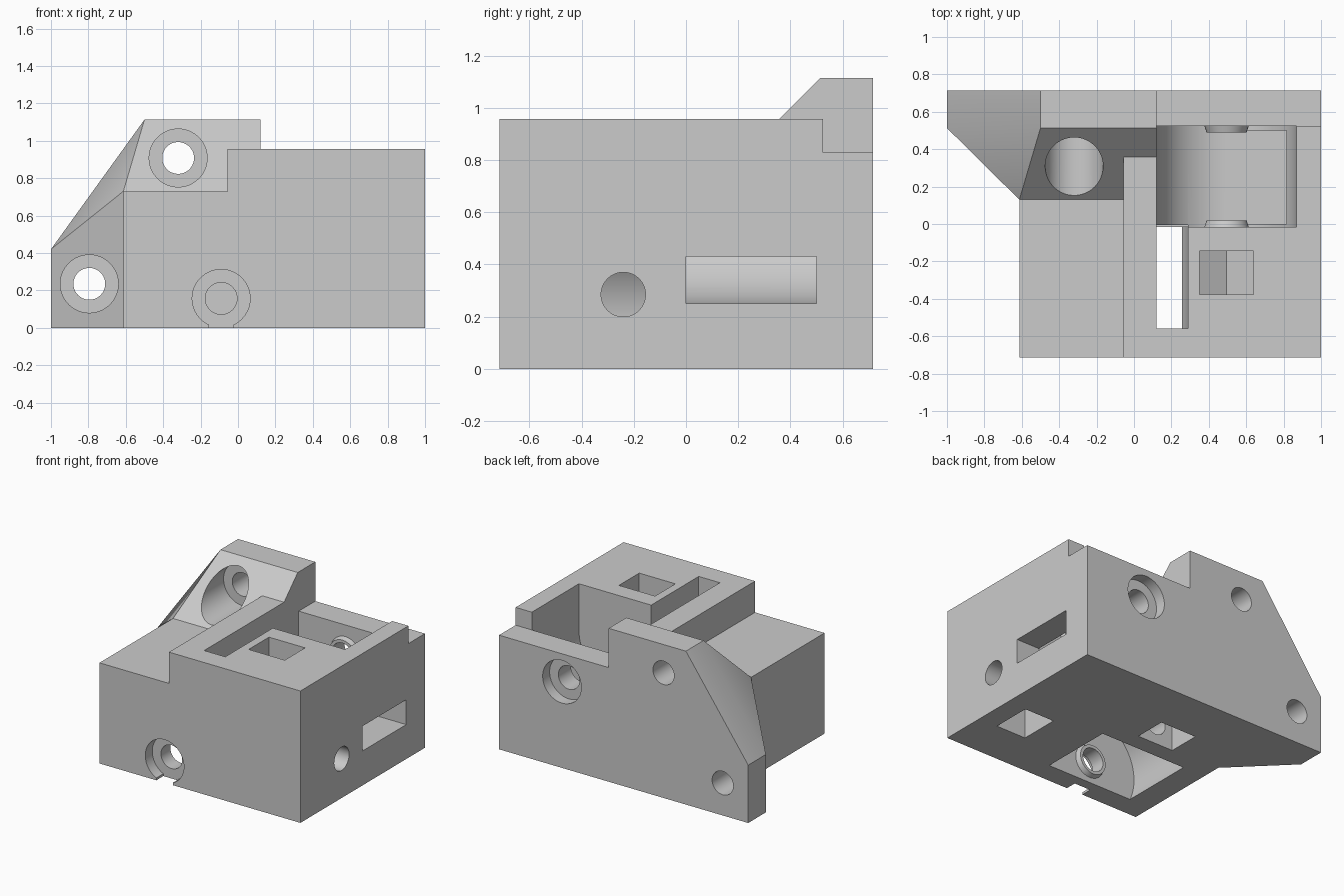
import bpy, bmesh
from math import radians
from mathutils import Matrix, Vector

default = bpy.data.objects.get("Cube")
if default:
    bpy.data.objects.remove(default)

grey = bpy.data.materials.new("plain grey")
grey.use_nodes = True
grey.diffuse_color = (0.6, 0.6, 0.6, 1)
grey.node_tree.nodes["Principled BSDF"].inputs["Base Color"].default_value = (0.6, 0.6, 0.6, 1)


def make(name, bm):
    bmesh.ops.recalc_face_normals(bm, faces=bm.faces)
    mesh = bpy.data.meshes.new(name)
    bm.to_mesh(mesh)
    bm.free()
    mesh.materials.append(grey)
    ob = bpy.data.objects.new(name, mesh)
    bpy.context.collection.objects.link(ob)
    return ob


def box(name, x, y, z):
    bm = bmesh.new()
    bmesh.ops.create_cube(bm, size=1)
    for v in bm.verts:
        v.co = [(lo + hi) / 2 + c * (hi - lo) for c, (lo, hi) in zip(v.co, (x, y, z))]
    return make(name, bm)


def rod(name, axis, start, end, r, r_end=None, sides=64, spin=0):
    """Cylinder or cone along x or y between two points."""
    start, end = Vector(start), Vector(end)
    turn = Matrix.Rotation(radians(90), 4, 'Y') if axis == 'x' else Matrix.Rotation(radians(-90), 4, 'X')
    if (end - start).dot(turn @ Vector((0, 0, 1))) < 0:
        start, end, r, r_end = end, start, r_end or r, r
    bm = bmesh.new()
    bmesh.ops.create_cone(bm, cap_ends=True, segments=sides, radius1=r, radius2=r_end or r,
                          depth=(end - start).length,
                          matrix=Matrix.Translation((start + end) / 2) @ turn @ Matrix.Rotation(radians(spin), 4, 'Z'))
    return make(name, bm)


def combine(target, tool, operation):
    mod = target.modifiers.new(tool.name, 'BOOLEAN')
    mod.operation, mod.solver, mod.object = operation, 'EXACT', tool
    bpy.context.view_layer.objects.active = target
    bpy.ops.object.modifier_apply(modifier=mod.name)
    bpy.data.objects.remove(tool)


def cut(tool):
    combine(body, tool, 'DIFFERENCE')


def add(tool):
    combine(body, tool, 'UNION')


FRONT, BACK, MID, INNER = -0.713, 0.715, -0.015, 0.525
UX, UZ = 0.495, 0.625    # upper axle
LX, LZ = -0.09, 0.157    # lower axle
BORE, HEAD, WHEEL = 0.085, 0.155, 0.375

# Stepped block
body = box("housing_body", (-0.055, 1), (FRONT, BACK), (0, 0.957))
add(box("low_step", (-0.613, 0.5), (FRONT, BACK), (0, 0.73)))

# Mounting flange with sloped gusset
bm = bmesh.new()
points = [(-0.613, 0.13, 0), (-0.613, 0.13, 0.73), (0.12, 0.13, 0), (0.12, 0.13, 0.73), (0.12, BACK, 0)]
for y in (0.513, BACK):
    points += [(-1, y, 0), (-1, y, 0.42), (-0.5, y, 1.113), (0.12, y, 1.113)]
for p in points:
    bm.verts.new(p)
bmesh.ops.convex_hull(bm, input=bm.verts)
bmesh.ops.dissolve_limit(bm, angle_limit=radians(1), verts=bm.verts, edges=bm.edges)
add(make("flange", bm))

# Lowered back wall
cut(box("back_notch", (0.12, 1.1), (INNER, 0.9), (0.828, 1.3)))

# Upper wheel chamber, open at the top, with an outlet in the side
cut(rod("upper_chamber", 'y', (UX, MID, UZ), (UX, INNER, UZ), WHEEL))
cut(box("upper_opening", (UX - WHEEL, UX + WHEEL), (MID, INNER), (UZ, 1.3)))
cut(box("side_outlet", (UX, 1.1), (0, 0.5), (0.25, 0.43)))

# Lower wheel chamber, open at the bottom, with a slot to the top
cut(rod("lower_chamber", 'y', (LX, -0.56, LZ), (LX, MID, LZ), 0.38))
cut(box("top_slot", (0.12, 0.29), (-0.56, MID + 0.01), (LZ, 1.3)))

# Tapered bosses on the chamber walls
for x, z, y0, y1 in ((UX, UZ, MID, INNER), (LX, LZ, -0.56, MID)):
    for y, s in ((y0, 1), (y1, -1)):
        add(rod("boss", 'y', (x, y - s * 0.02, z), (x, y + s * 0.035, z), 0.125, 0.107))

# Axle bores with recesses for the screw heads
cut(rod("upper_bore", 'y', (UX, -0.45, UZ), (UX, 0.9, UZ), BORE))
cut(rod("upper_recess", 'y', (UX, BACK - 0.08, UZ), (UX, 0.9, UZ), HEAD))
cut(rod("lower_bore", 'y', (LX, -0.9, LZ), (LX, 0.42, LZ), BORE))
cut(rod("lower_recess", 'y', (LX, -0.9, LZ), (LX, FRONT + 0.08, LZ), HEAD))
cut(box("recess_gap", (LX - 0.066, LX + 0.066), (-0.9, FRONT + 0.08), (-0.1, 0.03)))

# Side set-screw bore
cut(rod("side_bore", 'x', (0.22, -0.24, 0.285), (1.1, -0.24, 0.285), BORE))

# Nut pockets: hexagon end plus a straight way out
NUT, HEX = 0.145, 0.1674
for y, x, z, way in (((-0.378, -0.145), UX, UZ, (UZ, 1.3)), ((0.11, 0.345), LX, LZ, (-0.1, LZ))):
    cut(rod("nut_hex", 'y', (x, y[0], z), (x, y[1], z), HEX, sides=6))
    cut(box("nut_way", (x - NUT, x + NUT), y, way))
cut(rod("side_nut_hex", 'x', (0.61, -0.24, 0.285), (0.85, -0.24, 0.285), HEX, sides=6, spin=30))
cut(box("side_nut_way", (0.61, 0.85), (-0.24 - NUT, -0.24 + NUT), (-0.1, 0.285)))

# Flange mounting holes with deep recesses
for x, z in ((-0.32, 0.908), (-0.795, 0.235)):
    cut(rod("mount_bore", 'y', (x, 0, z), (x, 0.9, z), BORE))
    cut(rod("mount_recess", 'y', (x, -0.05, z), (x, 0.513, z), HEAD))

# Smooth bores, crisp edges
bpy.ops.object.select_all(action='DESELECT')
body.select_set(True)
bpy.context.view_layer.objects.active = body
bpy.ops.object.shade_smooth_by_angle(angle=radians(30))
